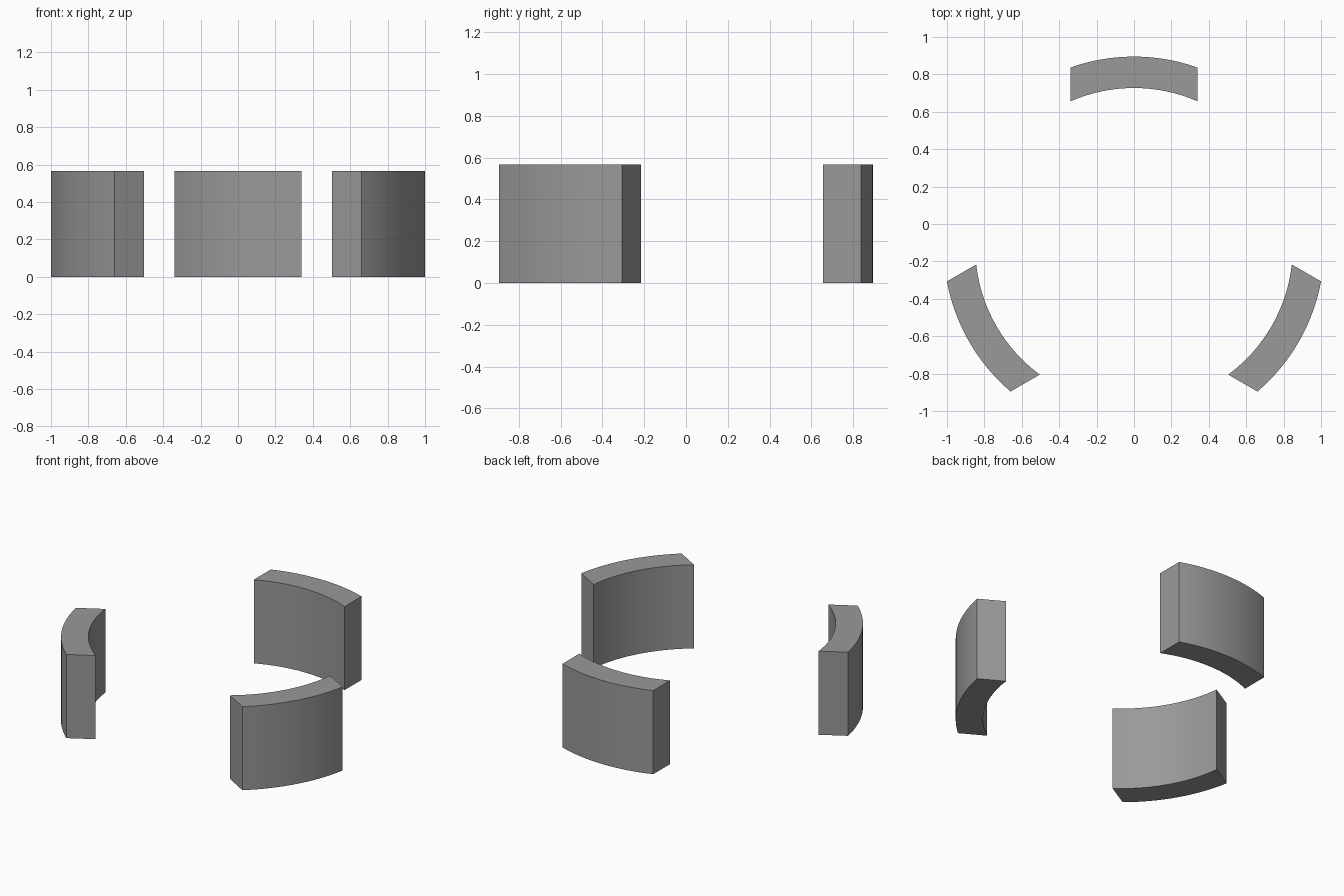
import bpy, bmesh
from math import radians, asin, sin, cos

if "Cube" in bpy.data.objects:
    bpy.data.objects.remove(bpy.data.objects["Cube"])

R_OUT, R_IN = 1.017, 0.849   # concentric arc radii
HALF_W = 0.34                # half width between the parallel end cuts
HEIGHT = 0.567
CENTRE_Y = -0.122
SEG = 16

dark_grey = bpy.data.materials.new("dark_grey")
dark_grey.diffuse_color = (0.32, 0.32, 0.32, 1)
dark_grey.use_nodes = True
dark_grey.node_tree.nodes["Principled BSDF"].inputs["Base Color"].default_value = dark_grey.diffuse_color


def arc(radius):
    a = asin(HALF_W / radius)
    return [(radius * sin(-a + 2 * a * i / SEG), radius * cos(-a + 2 * a * i / SEG))
            for i in range(SEG + 1)]


def curved_block(name, angle):
    bm = bmesh.new()
    profile = arc(R_IN) + arc(R_OUT)[::-1]
    face = bm.faces.new([bm.verts.new((x, y, 0)) for x, y in profile])
    ext = bmesh.ops.extrude_face_region(bm, geom=[face], use_keep_orig=True)
    top = [v for v in ext["geom"] if isinstance(v, bmesh.types.BMVert)]
    bmesh.ops.translate(bm, verts=top, vec=(0, 0, HEIGHT))
    bmesh.ops.recalc_face_normals(bm, faces=bm.faces)
    mesh = bpy.data.meshes.new(name)
    bm.to_mesh(mesh)
    bm.free()
    mesh.materials.append(dark_grey)
    obj = bpy.data.objects.new(name, mesh)
    bpy.context.collection.objects.link(obj)
    obj.location.y = CENTRE_Y
    obj.rotation_euler.z = radians(angle)
    bpy.ops.object.select_all(action='DESELECT')
    obj.select_set(True)
    bpy.context.view_layer.objects.active = obj
    bpy.ops.object.shade_smooth_by_angle(angle=radians(30))


# Three identical ring segments, 120 degrees apart
for name, angle in (("back_segment", 0), ("left_segment", 120), ("right_segment", 240)):
    curved_block(name, angle)
